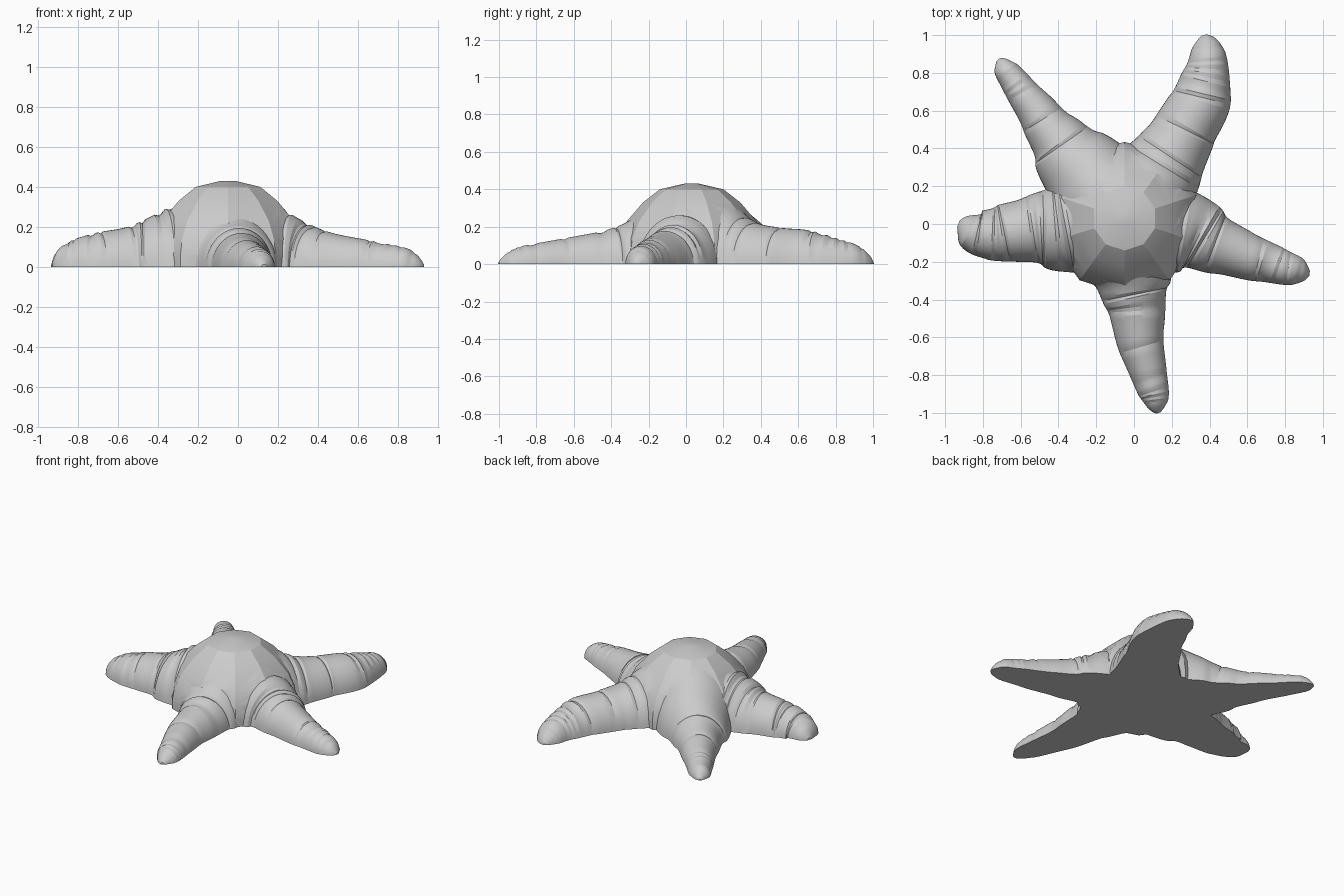
import bpy, bmesh, math, random
from mathutils import Vector

random.seed(4)
DEPTH = Vector((0, 0, -0.06))      # solids run below the ground, then get trimmed flat
CENTRE = Vector((-0.05, 0.03, 0))
ARC = 24                           # steps across the rounded back of an arm
STEPS = 10                         # rings between two stations
SIDES = 10                         # facets around the dome

if "Cube" in bpy.data.objects:
    bpy.data.objects.remove(bpy.data.objects["Cube"])

grey = (0.6, 0.6, 0.6, 1)
skin = bpy.data.materials.new("pale_grey_skin")
skin.use_nodes = True
skin.diffuse_color = grey
skin.node_tree.nodes["Principled BSDF"].inputs["Base Color"].default_value = grey


def loft(name, rings):
    """Closed solid through a list of equal-length rings of points."""
    bm = bmesh.new()
    loops = [[bm.verts.new(point) for point in ring] for ring in rings]
    count = len(loops[0])
    for lower, upper in zip(loops, loops[1:]):
        for i in range(count):
            j = (i + 1) % count
            bm.faces.new((lower[i], lower[j], upper[j], upper[i]))
    bm.faces.new(loops[0][::-1])
    bm.faces.new(loops[-1])
    bmesh.ops.recalc_face_normals(bm, faces=bm.faces)
    mesh = bpy.data.meshes.new(name)
    bm.to_mesh(mesh)
    bm.free()
    mesh.materials.append(skin)
    obj = bpy.data.objects.new(name, mesh)
    bpy.context.collection.objects.link(obj)
    return obj


def spline(stations):
    """Smooth path through the stations, each x, y, half width and height."""
    pts = [2 * stations[0] - stations[1]] + stations + [2 * stations[-1] - stations[-2]]
    path = []
    for a, b, c, d in zip(pts, pts[1:], pts[2:], pts[3:]):
        for k in range(STEPS):
            t = k / STEPS
            path.append(b + 0.5 * t * (c - a + t * (2 * a - 5 * b + 4 * c - d
                                                    + t * (3 * (b - c) + d - a))))
    return path + [stations[-1]]


def arm(name, plan, tip):
    """Half-round tapering arm with slanting wrinkles and a rounded tip."""
    stations = [Vector((x, y, w, 1.15 * w)) for x, y, w in plan]
    root = CENTRE.lerp(Vector((plan[0][0], plan[0][1], 0)), 0.4)
    stations.insert(0, Vector((root.x, root.y, 0.29, 0.385)))
    end_width = 0.75 * plan[-1][2]
    stations.append(Vector((*tip, end_width, end_width)))
    path = spline(stations)
    last = len(path) - 1
    rings = []
    for i, p in enumerate(path):
        ahead, behind = path[min(i + 1, last)], path[max(i - 1, 0)]
        along = Vector((ahead.x - behind.x, ahead.y - behind.y, 0)).normalized()
        side = Vector((-along.y, along.x, 0))
        # the final span closes like a dome
        t = max(0, i - last + STEPS) / STEPS
        close = max(0.2, math.sqrt(1 - t * t))
        width, height = p.z * close, p.w * close
        groove = random.choice((0, 0, 0.05)) if i > STEPS / 2 else 0
        skew = min(0.014, 0.1 * width) * math.sin(0.6 * i)
        base = Vector((p.x, p.y, 0))
        ring = [base + side * width + DEPTH]
        for k in range(ARC + 1):
            a = math.pi * k / ARC
            s = 1 - groove * math.sqrt(abs(math.sin(a)))
            ring.append(base + (side * width * s + along * skew) * math.cos(a)
                        + Vector((0, 0, height * s * math.sin(a))))
        ring.append(base - side * width + DEPTH)
        rings.append(ring)
    return loft(name, rings)


def flat_ring(centre, radius, height, sides):
    angles = [math.tau * (k + 0.5) / sides for k in range(sides)]
    return [centre + Vector((radius * math.cos(a), radius * math.sin(a), height)) for a in angles]


# Faceted central dome
profile = [(0.405, DEPTH.z), (0.405, 0.06), (0.39, 0.14), (0.35, 0.225),
           (0.26, 0.33), (0.17, 0.4), (0.04, 0.43)]
body = loft("starfish_body", [flat_ring(CENTRE, r, z, SIDES) for r, z in profile])

# Arms from shoulder to tip: x, y, half width
arms = [
    arm("front_arm", [(-0.01, -0.28, 0.215), (0.01, -0.42, 0.16),
                      (0.04, -0.65, 0.12), (0.1, -0.87, 0.085)], (0.13, -1)),
    arm("left_arm", [(0.31, -0.05, 0.205), (0.46, -0.12, 0.15),
                     (0.66, -0.19, 0.115), (0.83, -0.24, 0.085)], (0.93, -0.26)),
    arm("right_arm", [(-0.4, -0.02, 0.235), (-0.55, -0.03, 0.175),
                      (-0.7, -0.05, 0.15), (-0.82, -0.05, 0.12)], (-0.93, 0)),
    arm("back_left_arm", [(0.18, 0.34, 0.205), (0.27, 0.5, 0.17),
                          (0.36, 0.67, 0.155), (0.39, 0.88, 0.1)], (0.37, 1)),
    arm("back_right_arm", [(-0.33, 0.35, 0.205), (-0.43, 0.48, 0.14),
                           (-0.54, 0.63, 0.1), (-0.66, 0.79, 0.07)], (-0.72, 0.87)),
]

# Block that trims the underside flat at ground level
trimmer = loft("ground_trimmer", [flat_ring(Vector(), 3, z, 4) for z in (-1, 0)])

# Fuse the arms into the dome, then trim
bpy.context.view_layer.objects.active = body
body.select_set(True)
for part in arms + [trimmer]:
    join = body.modifiers.new("join_" + part.name, 'BOOLEAN')
    join.operation = 'DIFFERENCE' if part is trimmer else 'UNION'
    join.solver, join.object, join.use_self = 'EXACT', part, True
    bpy.ops.object.modifier_apply(modifier=join.name)
    bpy.data.objects.remove(part)

bpy.ops.object.shade_smooth_by_angle(angle=math.radians(20))
